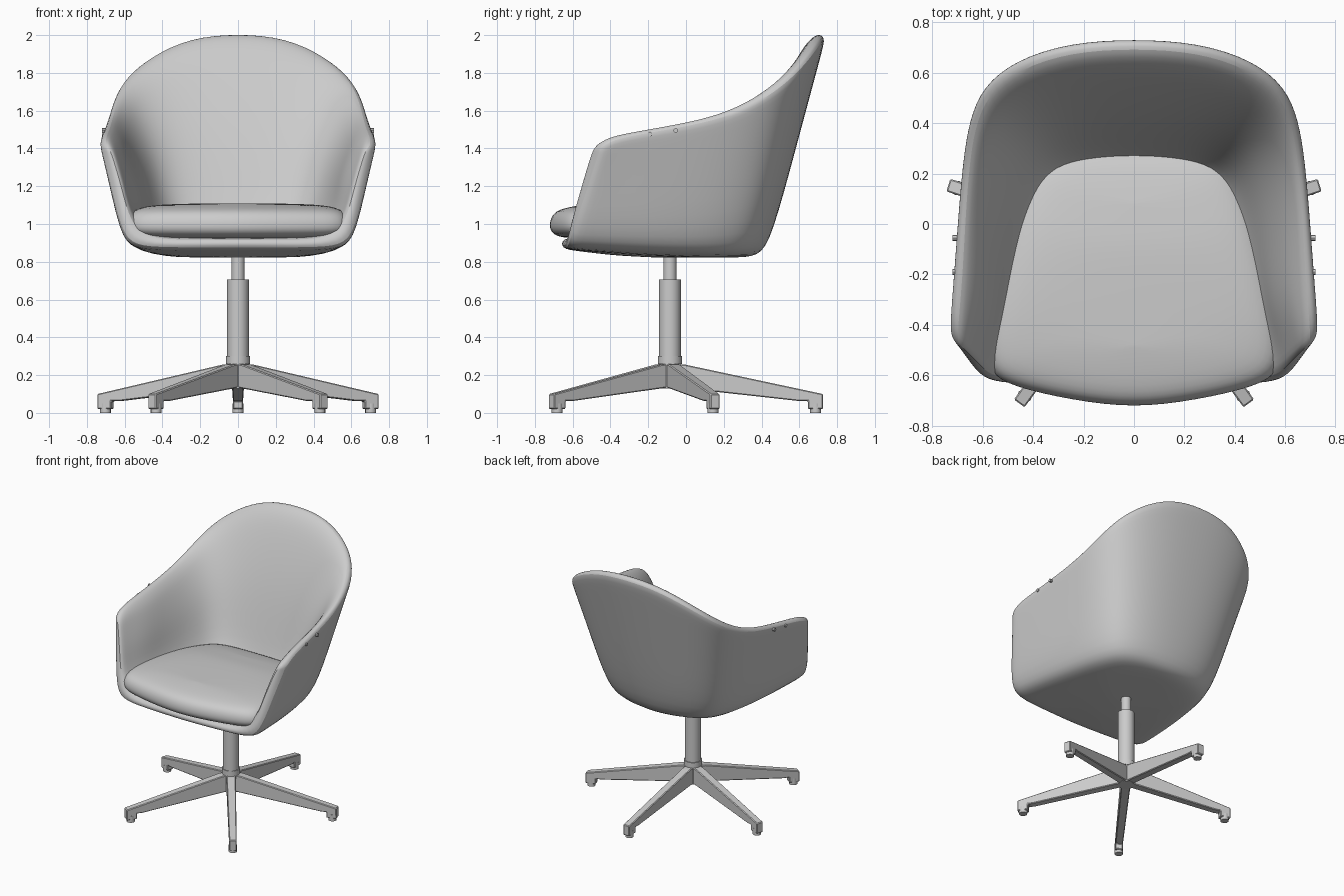
import bpy, bmesh, math
from mathutils import Vector as V, Matrix

if "Cube" in bpy.data.objects:
    bpy.data.objects.remove(bpy.data.objects["Cube"])

BASE_Y = -0.085


def finish(name, bm, smooth=None, subdiv=0):
    bmesh.ops.remove_doubles(bm, verts=bm.verts, dist=1e-4)
    bmesh.ops.recalc_face_normals(bm, faces=bm.faces)
    me = bpy.data.meshes.new(name)
    bm.to_mesh(me)
    bm.free()
    ob = bpy.data.objects.new(name, me)
    bpy.context.collection.objects.link(ob)
    if subdiv:
        m = ob.modifiers.new("Subdivision", 'SUBSURF')
        m.levels = m.render_levels = subdiv
    if smooth:
        bpy.ops.object.select_all(action='DESELECT')
        ob.select_set(True)
        bpy.context.view_layer.objects.active = ob
        bpy.ops.object.shade_smooth_by_angle(angle=math.radians(smooth))
    return ob


def cylinder(name, r, z0, z1, sides=16):
    bm = bmesh.new()
    bmesh.ops.create_cone(bm, cap_ends=True, segments=sides, radius1=r, radius2=r, depth=z1 - z0,
                          matrix=Matrix.Translation((0, BASE_Y, (z0 + z1) / 2)))
    return finish(name, bm, 40)


# Bucket shell: half-plan control curves running from back centre to arm front
rim = [(0, .745, 1.997), (.26, .73, 1.975), (.475, .66, 1.875), (.605, .555, 1.765), (.66, .42, 1.665),
       (.685, .25, 1.58), (.702, .05, 1.528), (.72, -.2, 1.485), (.735, -.39, 1.45), (.732, -.452, 1.395)]
foot = [(0, .43, .825), (.18, .42, .825), (.33, .38, .825), (.43, .31, .825), (.48, .20, .825),
        (.515, .08, .83), (.545, -.08, .835), (.575, -.28, .845), (.602, -.55, .86), (.605, -.64, .87)]
inner = [(0, .265), (.16, .26), (.295, .235), (.375, .16), (.415, .05),
         (.445, -.06), (.475, -.2), (.51, -.36), (.55, -.54), (.555, -.62)]


def shell_profile(i):
    r, f, n = V(rim[i]), V(foot[i]), V((*inner[i], 1.0))
    cy = .1 - .765 * i / 9
    c_out = V((0, cy, f.z - .003))
    c_in = V((0, cy, .925))
    d = n - r
    d.z = 0
    d.normalize()
    back = i < 8                    # padding is thicker away from the arm fronts
    r_in = r + d * (.11 if back else .092) - V((0, 0, .035 if back else .02))
    bulge = d * (.04 if back else .01)
    n_floor = n.lerp(c_in, .15)
    n_floor.z = .93
    return [c_out, c_out.lerp(f, .5), c_out.lerp(f, .88), f.lerp(r, .085), f.lerp(r, .5), f.lerp(r, .93), r,
            r + d * .045 + V((0, 0, .022)), r_in, n.lerp(r_in, .86) + bulge * .6, n.lerp(r_in, .5) + bulge,
            n.lerp(r_in, .08), n_floor, n_floor.lerp(c_in, .5), c_in]


bm = bmesh.new()
for side in (1, -1):
    rows = [[bm.verts.new((p.x * side, p.y, p.z)) for p in shell_profile(i)] for i in range(len(rim))]
    for a, b in zip(rows, rows[1:]):
        for j in range(len(a) - 1):
            bm.faces.new((a[j], a[j + 1], b[j + 1], b[j]))
    # front edge closes outer skin to inner skin
    e, last = rows[-1], len(rows[-1]) - 1
    for j in range(last // 2):
        bm.faces.new([e[j], e[j + 1], e[last - j - 1], e[last - j]] if j < last // 2 - 1
                     else [e[j], e[j + 1], e[last - j]])
finish("bucket_shell", bm, 60, 2)

# Seat cushion: stacked scaled outlines, dropping a little to the front and back
outline = [(0, -.73), (.25, -.697), (.48, -.645), (.587, -.585), (.583, -.42), (.54, -.2), (.49, 0),
           (.435, .16), (.36, .28), (.18, .30), (0, .302)]
outline += [(-x, y) for x, y in outline[-2:0:-1]]
bm = bmesh.new()
rings = []
for s, z in ((.6, .925), (.9, .925), (.99, .955), (1.01, 1.005), (.985, 1.06), (.89, 1.097), (.55, 1.11)):
    ring = []
    for x, y in outline:
        y = -.2 + (y + .2) * s
        drop = max(0, y + .1) * .12 + (.012 if y < -.5 else 0)
        ring.append(bm.verts.new((x * s, y, z - (drop if z > 1 else 0))))
    rings.append(ring)
for a, b in zip(rings, rings[1:]):
    for j in range(len(a)):
        k = (j + 1) % len(a)
        bm.faces.new((a[j], a[k], b[k], b[j]))
# top and bottom are closed with quads running across the width
count = len(outline)
for ring in (rings[0], rings[-1]):
    for j in range(count // 2):
        quad = [ring[j], ring[j + 1], ring[-j - 1], ring[-j % count]]
        bm.faces.new(list(dict.fromkeys(quad)))
finish("seat_cushion", bm, 60, 2)

# Pedestal
cylinder("hub", .058, .13, .265, 10)
cylinder("hub_collar", .064, .26, .30)
cylinder("column", .058, .30, .705)
cylinder("gas_post", .035, .70, .87)

# Five star legs: side profile (radius, z, half width), then a glide under each tip
leg = [(.03, .26, .032), (.08, .255, .032), (.775, .10, .026), (.775, .02, .026),
       (.70, .02, .026), (.70, .062, .026), (.66, .062, .027), (.03, .135, .032)]
for k in range(5):
    ang = math.radians(90 + 72 * k)
    stretch = 1.045 if k == 0 else 1.0
    bm = bmesh.new()
    sides = [[bm.verts.new((r * stretch, w * s, z)) for r, z, w in leg] for s in (1, -1)]
    bm.faces.new(sides[0])
    bm.faces.new(sides[1][::-1])
    for j in range(len(leg)):
        n = (j + 1) % len(leg)
        bm.faces.new((sides[0][j], sides[1][j], sides[1][n], sides[0][n]))
    place = Matrix.Translation((0, BASE_Y, 0)) @ Matrix.Rotation(ang, 4, 'Z')
    bm.transform(place)
    ob = finish(f"leg_{k + 1}", bm)
    bev = ob.modifiers.new("Bevel", 'BEVEL')
    bev.width, bev.segments = .005, 1
    bm = bmesh.new()
    bmesh.ops.create_cone(bm, cap_ends=True, segments=12, radius1=.029, radius2=.029, depth=.05,
                          matrix=place @ Matrix.Translation((.738 * stretch, 0, .025)))
    finish(f"glide_{k + 1}", bm, 40)

# Small studs on the outside of the arms
for side in (1, -1):
    for y, z in ((-.055, 1.495), (-.19, 1.475)):
        bm = bmesh.new()
        bmesh.ops.create_cone(bm, cap_ends=True, segments=8, radius1=.012, radius2=.012, depth=.02,
                              matrix=Matrix.Translation((side * .71, y, z)) @ Matrix.Rotation(math.pi / 2, 4, 'Y'))
        finish("arm_stud", bm, 40)
